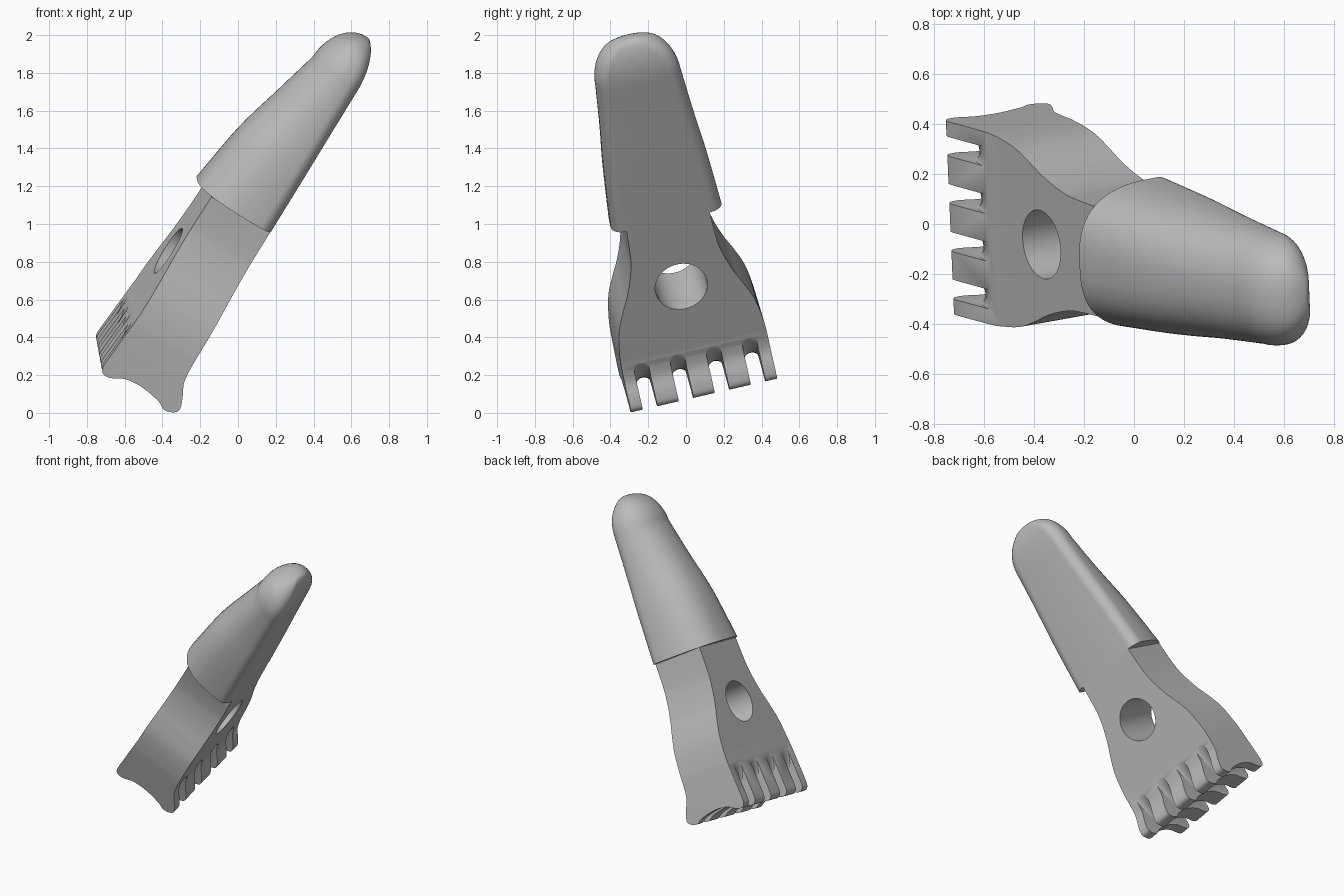
import bpy, bmesh
from math import sin, cos, pi, radians, sqrt
from mathutils import Matrix, Vector

cube = bpy.data.objects.get("Cube")
if cube:
    bpy.data.objects.remove(cube)

# Tool axes: width, length and thickness (thickness points out of the underside)
length = Vector((0.526, -0.17, 0.834)).normalized()
width = Vector((-0.04, 0.974, 0.226))
width = (width - length * width.dot(length)).normalized()
thick = width.cross(length)
pose = Matrix((width, length, thick)).transposed().to_4x4()
pose = pose @ Matrix.Translation((0.128, 0, 0))

UNDER = -0.385
TOP = -0.765

grey = bpy.data.materials.new("light grey")
grey.use_nodes = True
grey.diffuse_color = (0.5, 0.5, 0.5, 1)
grey.node_tree.nodes["Principled BSDF"].inputs["Base Color"].default_value = (0.5, 0.5, 0.5, 1)


def spline(points, steps=6):
    """Smooth curve through points of any dimension."""
    pts = [points[0]] + list(points) + [points[-1]]
    out = []
    for a, b, c, d in zip(pts, pts[1:], pts[2:], pts[3:]):
        for i in range(steps):
            u = i / steps
            out.append(tuple(
                0.5 * (2 * q + (r - p) * u + (2 * p - 5 * q + 4 * r - s) * u ** 2
                       + (3 * q - p - 3 * r + s) * u ** 3)
                for p, q, r, s in zip(a, b, c, d)))
    return out + [tuple(points[-1])]


def loft(name, rings):
    """Skin closed rings of equal size and cap both ends."""
    bm = bmesh.new()
    loops = [[bm.verts.new(p) for p in ring] for ring in rings]
    n = len(loops[0])
    for lo, hi in zip(loops, loops[1:]):
        for i in range(n):
            j = (i + 1) % n
            bm.faces.new((lo[i], lo[j], hi[j], hi[i]))
    bm.faces.new(loops[0][::-1])
    bm.faces.new(loops[-1])
    bmesh.ops.recalc_face_normals(bm, faces=bm.faces)
    mesh = bpy.data.meshes.new(name)
    bm.to_mesh(mesh)
    bm.free()
    obj = bpy.data.objects.new(name, mesh)
    bpy.context.collection.objects.link(obj)
    return obj


def combine(obj, tool, operation):
    """Apply a boolean and remove the cutter."""
    mod = obj.modifiers.new("cut", "BOOLEAN")
    mod.operation = operation
    mod.solver = "EXACT"
    mod.object = tool
    tool.hide_render = True
    bpy.context.view_layer.update()
    graph = bpy.context.evaluated_depsgraph_get()
    mesh = bpy.data.meshes.new_from_object(obj.evaluated_get(graph))
    obj.modifiers.clear()
    obj.data = mesh
    bpy.data.objects.remove(tool)


def finish(obj):
    """Colour, smooth and tilt a finished part."""
    obj.data.transform(pose)
    obj.data.materials.clear()
    obj.data.materials.append(grey)
    bpy.ops.object.select_all(action="DESELECT")
    obj.select_set(True)
    bpy.context.view_layer.objects.active = obj
    bpy.ops.object.shade_smooth_by_angle(angle=radians(32))


# Head: side profile with a scooped end, trimmed by a flared plan outline
scoop = spline([(-0.09, -0.786), (-0.125, -0.782), (-0.145, -0.758), (-0.14, -0.715),
                (-0.107, -0.649), (-0.098, -0.55), (-0.118, -0.436), (-0.141, -0.391),
                (-0.133, -0.346), (-0.102, -0.316), (-0.043, -0.333), (0.041, -0.373),
                (0.142, UNDER)])
side = [(0.96, -0.752), (0.23, TOP)] + scoop + [(0.96, UNDER)]
head = loft("head", [[(w, l, t) for l, t in side] for w in (-0.6, 0.6)])

flare = spline([(-0.3, 0.397), (0.1, 0.397), (0.22, 0.391), (0.35, 0.37), (0.46, 0.33),
                (0.56, 0.287), (0.68, 0.25), (0.8, 0.232), (1.1, 0.222)])
plan = [(w, l) for l, w in flare] + [(-w, l) for l, w in reversed(flare)]
outline = loft("outline_cutter", [[(w, l, t) for w, l in plan] for t in (-1, -0.1)])
combine(head, outline, "INTERSECT")

# Round hole through the head
circle = [(0.14 * cos(i * pi / 32), 0.535 + 0.14 * sin(i * pi / 32)) for i in range(64)]
hole = loft("hole_cutter", [[(w, l, t) for w, l in circle] for t in (-1, -0.1)])
combine(head, hole, "DIFFERENCE")

# Four round-ended slots with a bulging web between the teeth
HALF = 0.04
for slot in range(4):
    centre = (slot - 1.5) * 0.196
    rings = []
    for k in range(9):
        w = -HALF * cos(k * pi / 8)
        end = 0.225 - 0.041 + sqrt(0.041 ** 2 - w * w)
        web = [(end - 0.275 * abs(cos(a)) ** 0.85, -0.575 + 0.2 * sin(a))
               for a in [(i / 20 - 0.5) * pi for i in range(21)]]
        ring = [(-0.4, -1), (end, -1)] + web + [(end, -0.1), (-0.4, -0.1)]
        rings.append([(centre + w, l, t) for l, t in ring])
    combine(head, loft("slot_cutter", rings), "DIFFERENCE")
finish(head)


# Grip: D-shaped sections tapering to a rounded tip
def grip_section(l, half, low, high, power):
    r = min(0.07, 0.45 * (high - low), 0.6 * half)
    right = []
    for i in range(9):
        a = -pi / 2 + i * pi / 16
        right.append((half - r + r * cos(a), low + r + r * sin(a)))
    for i in range(1, 17):
        a = i * pi / 32
        right.append((half * cos(a) ** (2 / power),
                      low + r + (high - low - r) * sin(a) ** (2 / power)))
    right[-1] = (0, high)
    ring = right + [(-w, h) for w, h in reversed(right[:-1])]
    return [(w, l, UNDER - h) for w, h in ring]


sections = spline([(0.945, 0.30, 0, 0.45, 2.7), (1.287, 0.277, 0, 0.403, 2.5),
                   (1.557, 0.251, 0, 0.337, 2.3), (1.82, 0.23, 0, 0.27, 2.2)], 5)
for i in range(1, 15):
    a = i / 14 * pi / 2 * 0.985
    sections.append((1.82 + 0.243 * sin(a), 0.23 * cos(a) ** 0.85,
                     0.08 * (1 - cos(a)), 0.08 + 0.19 * cos(a), 2.2))
finish(loft("grip", [grip_section(*s) for s in sections]))
